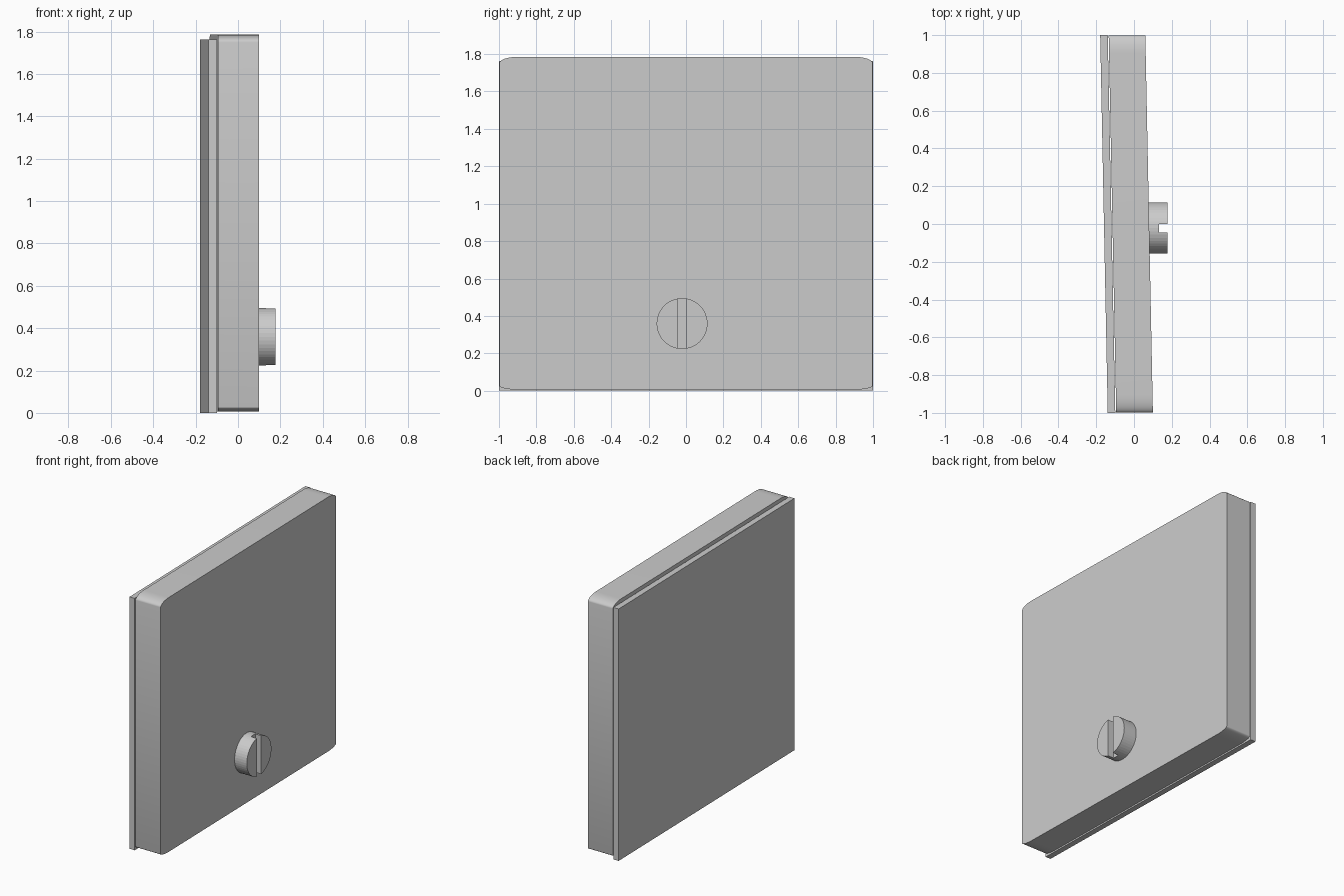
import bpy, bmesh, math

if "Cube" in bpy.data.objects:
    bpy.data.objects.remove(bpy.data.objects["Cube"])

SKEW = -0.02  # the panels drift in x along y


def prism(name, outline, x0, x1, skew=0.0):
    """Extrude a closed (y, z) outline along x, skewed along y."""
    bm = bmesh.new()
    back = [bm.verts.new((x0 + skew * y, y, z)) for y, z in outline]
    front = [bm.verts.new((x1 + skew * y, y, z)) for y, z in outline]
    bm.faces.new(back)
    bm.faces.new(front)
    n = len(outline)
    for i in range(n):
        j = (i + 1) % n
        bm.faces.new((back[i], back[j], front[j], front[i]))
    bmesh.ops.recalc_face_normals(bm, faces=bm.faces[:])
    mesh = bpy.data.meshes.new(name)
    bm.to_mesh(mesh)
    bm.free()
    obj = bpy.data.objects.new(name, mesh)
    bpy.context.collection.objects.link(obj)
    return obj


def rect(y0, y1, z0, z1):
    return [(y0, z0), (y1, z0), (y1, z1), (y0, z1)]


def rounded(w, z0, z1, ry, rz_bottom, rz_top, steps=10):
    """Rectangle outline with elliptical corners."""
    corners = [(w - ry, z1 - rz_top, rz_top, 0), (ry - w, z1 - rz_top, rz_top, 90),
               (ry - w, z0 + rz_bottom, rz_bottom, 180), (w - ry, z0 + rz_bottom, rz_bottom, 270)]
    pts = []
    for cy, cz, rz, start in corners:
        for i in range(steps + 1):
            a = math.radians(start + 90 * i / steps)
            pts.append((cy + ry * math.cos(a), cz + rz * math.sin(a)))
    return pts


# Back plate and rounded door body
prism("back_plate", rect(-1, 1, 0, 1.762), -0.159, -0.119, SKEW)
body = prism("panel_body", rounded(0.998, 0.006, 1.785, 0.095, 0.022, 0.035),
             -0.114, 0.08, SKEW)

# Round knob
circle = [(-0.021 + 0.136 * math.cos(2 * math.pi * i / 48),
           0.359 + 0.136 * math.sin(2 * math.pi * i / 48)) for i in range(48)]
knob = prism("knob", circle, 0.07, 0.178)

# Slot cut across the knob face
cutter = prism("slot_cutter", rect(-0.046, 0.001, 0.1, 0.6), 0.133, 0.25)
cutter.hide_render = True
mod = knob.modifiers.new("slot", 'BOOLEAN')
mod.operation = 'DIFFERENCE'
mod.solver = 'EXACT'
mod.object = cutter
bpy.context.view_layer.objects.active = knob
bpy.ops.object.modifier_apply(modifier="slot")
bpy.data.objects.remove(cutter, do_unlink=True)

# Smooth the rounded corners
bpy.ops.object.select_all(action='DESELECT')
body.select_set(True)
bpy.context.view_layer.objects.active = body
bpy.ops.object.shade_smooth_by_angle(angle=math.radians(30))
